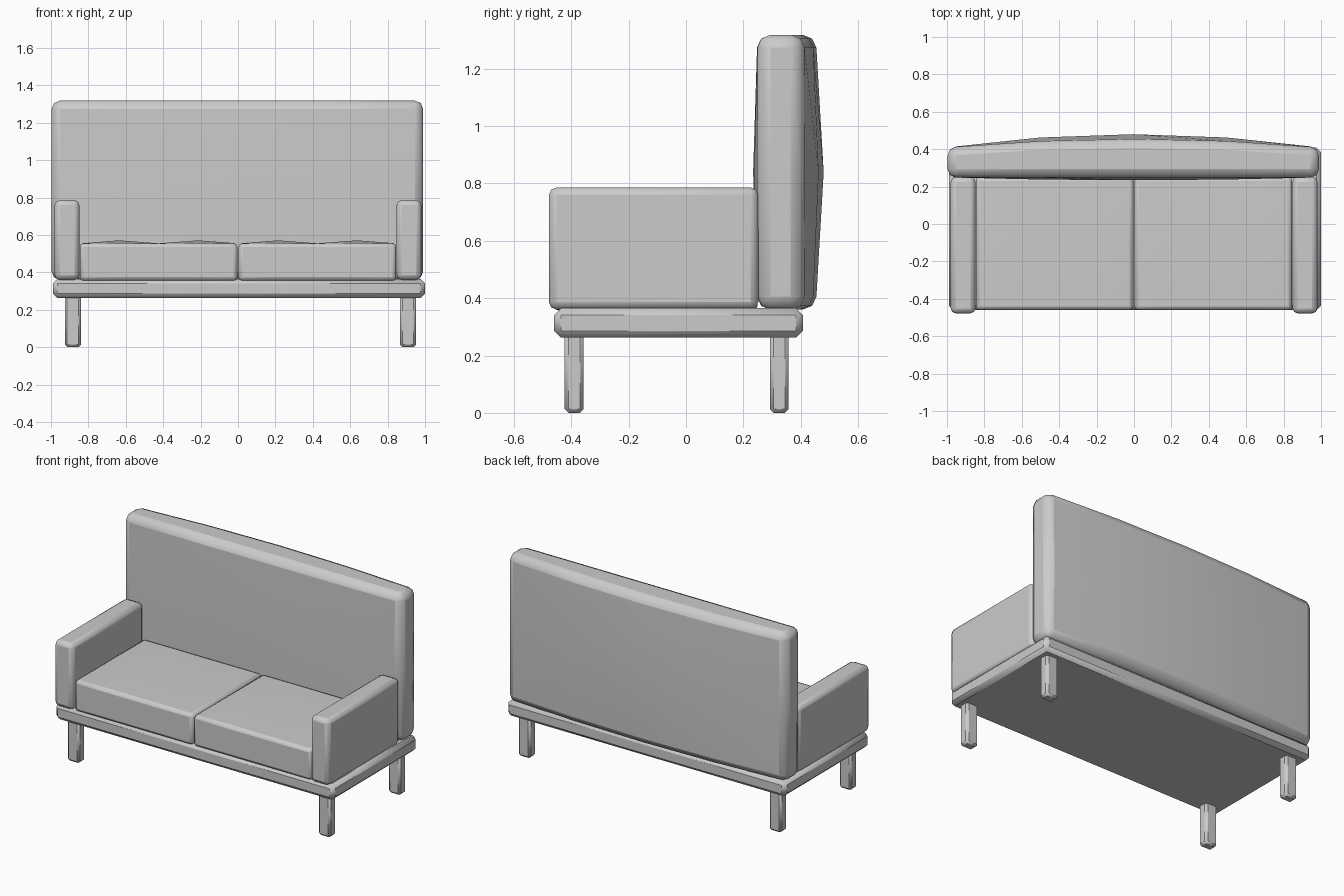
import bpy, bmesh
from mathutils import Vector

if "Cube" in bpy.data.objects:
    bpy.data.objects.remove(bpy.data.objects["Cube"])


def soft_box(name, lo, hi, bevel, segs=2, cuts=(0, 0, 0), shape=None):
    """Bevelled box; cuts adds loops per axis, shape moves points given in -1..1."""
    lo, hi = Vector(lo), Vector(hi)
    mid, half = (lo + hi) / 2, (hi - lo) / 2
    bm = bmesh.new()
    bmesh.ops.create_cube(bm, size=2)
    for axis in range(3):
        normal = Vector((0, 0, 0))
        normal[axis] = 1
        for i in range(cuts[axis]):
            t = -1 + 2 * (i + 1) / (cuts[axis] + 1)
            bmesh.ops.bisect_plane(bm, geom=bm.verts[:] + bm.edges[:] + bm.faces[:],
                                   plane_co=normal * t, plane_no=normal)
    for v in bm.verts:
        u = v.co.copy()
        v.co = Vector([mid[i] + half[i] * u[i] for i in range(3)])
        if shape:
            v.co += Vector(shape(u))
    bmesh.ops.recalc_face_normals(bm, faces=bm.faces[:])
    me = bpy.data.meshes.new(name)
    bm.to_mesh(me)
    bm.free()
    ob = bpy.data.objects.new(name, me)
    bpy.context.collection.objects.link(ob)
    mod = ob.modifiers.new("bevel", 'BEVEL')
    mod.width = bevel
    mod.segments = segs
    mod.limit_method = 'ANGLE'
    mod.angle_limit = 0.7
    bpy.ops.object.select_all(action='DESELECT')
    ob.select_set(True)
    bpy.context.view_layer.objects.active = ob
    bpy.ops.object.shade_smooth_by_angle(angle=0.6)
    return ob


def backrest_bulge(u):
    # rear swells in both directions, front only slightly
    across = 1 - u.x ** 2
    if u.y > 0:
        return (0, across * (0.042 + 0.028 * (1 - abs(u.z))), 0)
    return (0, -0.015 * across * (1 - abs(u.z)), 0)


def cushion_bulge(u):
    # two faint humps across the top
    if u.z > 0 and abs(u.y) < 0.5 and abs(abs(u.x) - 0.5) < 0.1:
        return (0, 0, 0.016)
    return (0, 0, 0)


# Base platform
soft_box("base", (-0.99, -0.46, 0.262), (1.0, 0.408, 0.365), 0.024, 1)

# Legs
for side, x in (("left", -0.883), ("right", 0.909)):
    for end, y in (("front", -0.39), ("back", 0.325)):
        soft_box(f"{end}_{side}_leg", (x - 0.043, y - 0.033, 0),
                 (x + 0.043, y + 0.033, 0.28), 0.013, 1)

# Backrest
soft_box("backrest", (-0.997, 0.249, 0.36), (0.99, 0.41, 1.318), 0.045, 2,
         (3, 0, 1), backrest_bulge)

# Armrests and seat cushions
for side, s in (("left", -1), ("right", 1)):
    xs = sorted((s * 0.848, s * 0.98))
    soft_box(f"{side}_armrest", (xs[0], -0.478, 0.36), (xs[1], 0.252, 0.786), 0.027)
    xs = sorted((s * 0.003, s * 0.846))
    soft_box(f"{side}_cushion", (xs[0], -0.46, 0.355), (xs[1], 0.25, 0.555),
             0.02, 2, (3, 1, 0), cushion_bulge)
